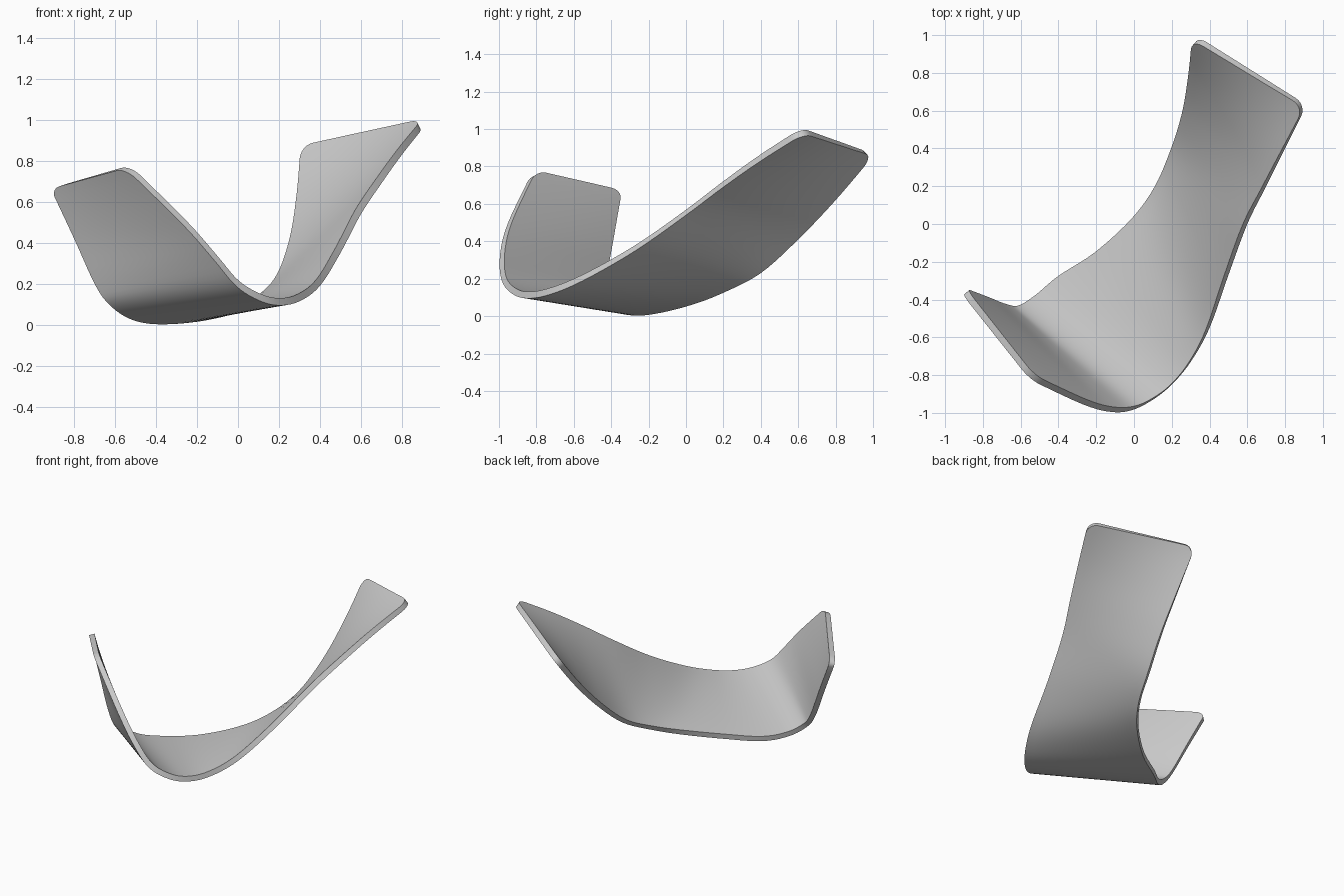
import bpy, bmesh, math
from mathutils import Vector

if "Cube" in bpy.data.objects:
    bpy.data.objects.remove(bpy.data.objects["Cube"])

# Two long rails of the bent strip (outer face), paired point by point
FRONT_RAIL = [(-.55, -.825, .765), (-.27, -.955, .49), (-.12, -.995, .32), (-.01, -.985, .19),
              (.1, -.93, .12), (.2, -.85, .095), (.3, -.73, .115), (.4, -.55, .19), (.5, -.27, .35),
              (.6, 0, .54), (.7, .2, .69), (.8, .4, .83), (.915, .63, .975)]
BACK_RAIL = [(-.915, -.365, .665), (-.8, -.41, .42), (-.7, -.45, .2), (-.63, -.455, .1),
             (-.53, -.39, .03), (-.4, -.28, .003), (-.2, -.15, .015), (0, .03, .06), (.13, .2, .125),
             (.22, .4, .23), (.28, .6, .41), (.31, .8, .62), (.325, 1.0, .855)]
THICK, RADIUS, ACROSS = .036, .07, 14


def rail_point(rail, u):
    """Catmull-Rom point on a rail, u from 0 to 1."""
    p = [Vector(c) for c in rail]
    p = [2 * p[0] - p[1]] + p + [2 * p[-1] - p[-2]]
    s = u * (len(rail) - 1)
    i = min(int(s), len(rail) - 2)
    t = s - i
    a, b, c, d = p[i:i + 4]
    return .5 * (2 * b + (c - a) * t + (2 * a - 5 * b + 4 * c - d) * t * t
                 + (3 * b - a - 3 * c + d) * t ** 3)


# Rows along the strip; rows near each end are drawn in to round the corners
rows = [(i / 60, 0) for i in range(2, 59)]
for k in range(7):
    a = k / 6 * math.pi / 2
    inset = RADIUS * (1 - math.sin(a))
    off = RADIUS * (1 - math.cos(a))
    rows += [(off / (.40 * 12), inset), (1 - off / (.27 * 12), inset)]
rows.sort()

bm = bmesh.new()
grid = []
for u, inset in rows:
    u = min(max(u, 0), 1)
    front, back = rail_point(FRONT_RAIL, u), rail_point(BACK_RAIL, u)
    m = inset / (back - front).length
    grid.append([bm.verts.new(front.lerp(back, m + (1 - 2 * m) * j / ACROSS))
                 for j in range(ACROSS + 1)])
for r, s in zip(grid, grid[1:]):
    for j in range(ACROSS):
        bm.faces.new((r[j], s[j], s[j + 1], r[j + 1]))
mesh = bpy.data.meshes.new("bent_sheet")
bm.to_mesh(mesh)
bm.free()
sheet = bpy.data.objects.new("bent_sheet", mesh)
bpy.context.collection.objects.link(sheet)

# Single grey colour
grey = bpy.data.materials.new("light grey")
grey.diffuse_color = (.6, .6, .6, 1)
grey.use_nodes = True
grey.node_tree.nodes["Principled BSDF"].inputs["Base Color"].default_value = grey.diffuse_color
mesh.materials.append(grey)

# Thickness grows toward the hollow side
solid = sheet.modifiers.new("thickness", 'SOLIDIFY')
solid.thickness = THICK
solid.offset = 1
bpy.context.view_layer.objects.active = sheet
sheet.select_set(True)
bpy.ops.object.modifier_apply(modifier=solid.name)
bpy.ops.object.shade_smooth_by_angle(angle=math.radians(35))
